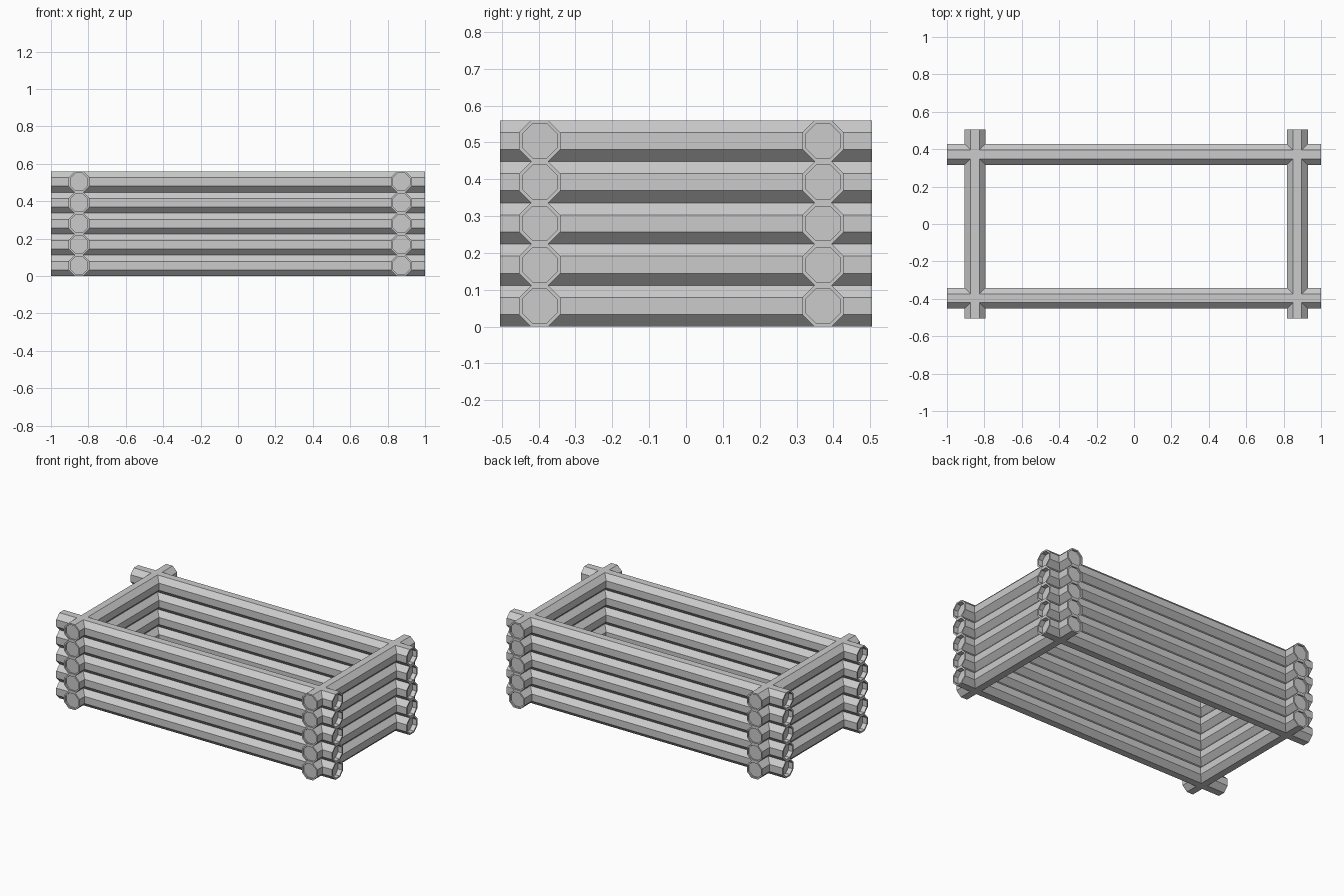
import bpy, bmesh, math

if "Cube" in bpy.data.objects:
    bpy.data.objects.remove(bpy.data.objects["Cube"])

wood = bpy.data.materials.new("plain grey")
wood.diffuse_color = (0.6, 0.6, 0.6, 1)
wood.use_nodes = True
wood.node_tree.nodes["Principled BSDF"].inputs["Base Color"].default_value = wood.diffuse_color

STEP = 0.112                                  # height of one course of logs
R = STEP / 2 / math.cos(math.pi / 8)          # corner radius of the octagon


def log(name, axis, length, offset, z, depth):
    """Octagonal log along an axis, with shallow recessed end caps."""
    h, ri = length / 2, R * 0.83
    rings = [(-h + depth, ri), (-h, ri), (-h, R), (h, R), (h, ri), (h - depth, ri)]
    bm = bmesh.new()
    loops = []
    for s, r in rings:
        loop = []
        for i in range(8):
            a = math.pi / 8 + i * math.pi / 4
            u, v = offset + r * math.cos(a), z + r * math.sin(a)
            loop.append(bm.verts.new((s, u, v) if axis == "x" else (u, s, v)))
        loops.append(loop)
    for a, b in zip(loops, loops[1:]):
        for i in range(8):
            j = (i + 1) % 8
            bm.faces.new((a[i], a[j], b[j], b[i]))
    bm.faces.new(loops[0])
    bm.faces.new(loops[-1])
    bmesh.ops.recalc_face_normals(bm, faces=bm.faces)
    mesh = bpy.data.meshes.new(name)
    bm.to_mesh(mesh)
    bm.free()
    mesh.materials.append(wood)
    bpy.context.collection.objects.link(bpy.data.objects.new(name, mesh))


# Five courses of logs crossing at the corners
for n in range(5):
    z = STEP * (n + 0.5)
    log(f"front_log_{n + 1}", "x", 2.0, -0.397, z, 0.03)
    log(f"back_log_{n + 1}", "x", 2.0, 0.372, z, 0.03)
    log(f"left_log_{n + 1}", "y", 1.01, -0.85, z, 0.01)
    log(f"right_log_{n + 1}", "y", 1.01, 0.873, z, 0.01)
